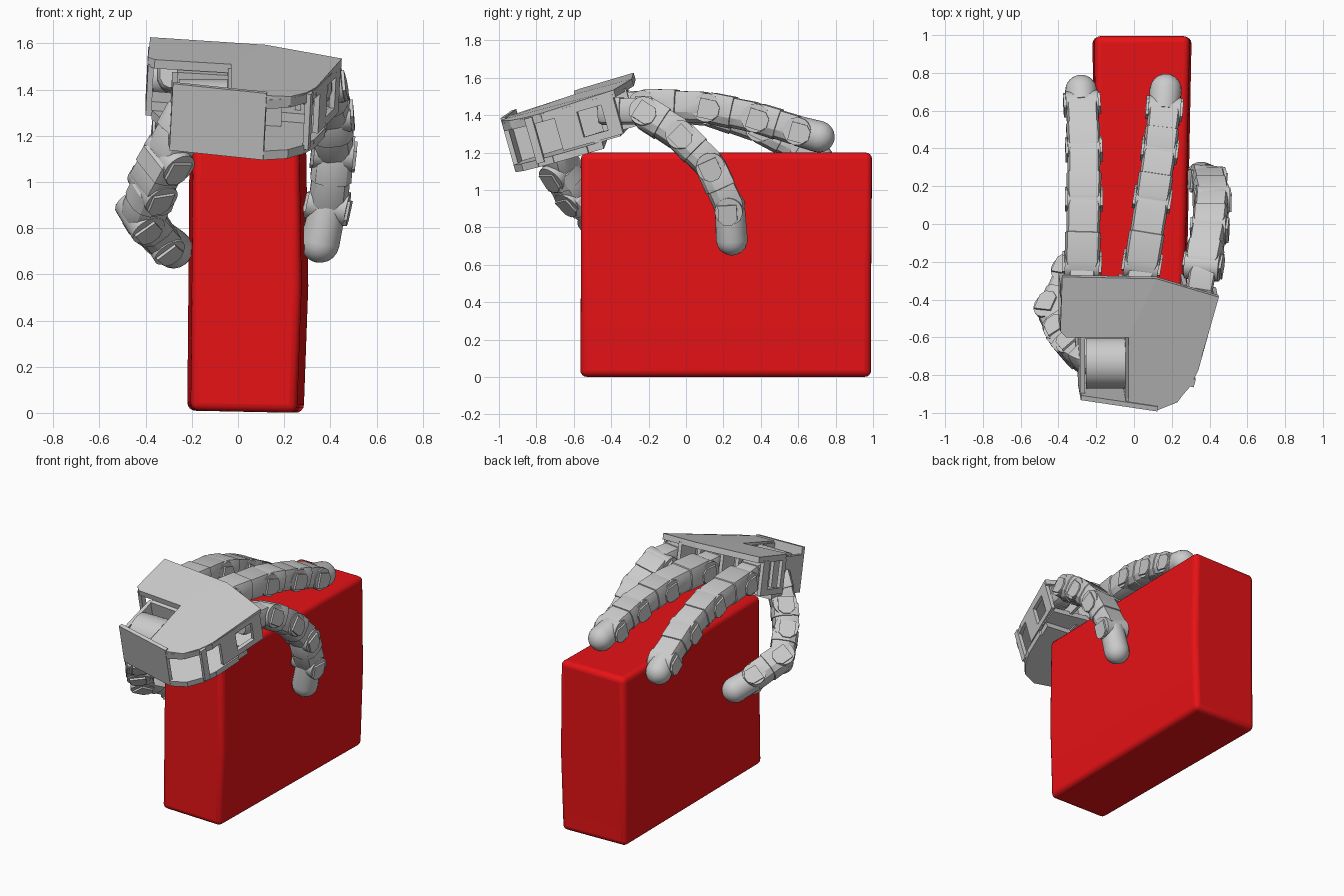
import bpy, bmesh, math
from mathutils import Vector as V

if "Cube" in bpy.data.objects:
    bpy.data.objects.remove(bpy.data.objects["Cube"])


def loft(name, rings, smooth=30):
    """Skin a list of closed rings and cap both ends."""
    bm = bmesh.new()
    vs = [[bm.verts.new(p) for p in r] for r in rings]
    n = len(vs[0])
    for a, b in zip(vs, vs[1:]):
        for i in range(n):
            bm.faces.new((a[i], a[(i + 1) % n], b[(i + 1) % n], b[i]))
    bm.faces.new(vs[0][::-1])
    bm.faces.new(vs[-1])
    bmesh.ops.recalc_face_normals(bm, faces=bm.faces)
    me = bpy.data.meshes.new(name)
    bm.to_mesh(me)
    bm.free()
    ob = bpy.data.objects.new(name, me)
    bpy.context.collection.objects.link(ob)
    for o in bpy.context.selected_objects:
        o.select_set(False)
    ob.select_set(True)
    bpy.context.view_layer.objects.active = ob
    bpy.ops.object.shade_smooth_by_angle(angle=math.radians(smooth))
    return ob


# ---- red block the hand rests on
def block_ring(z, lx, rx, y0, y1):
    return [V(p + (z,)) for p in [(lx, y0), (rx - 0.03, y0), (rx, y1), (lx - 0.015, y1)]]


block = loft("red_block", [block_ring(0.01, -0.205, 0.285, -0.565, 0.99),
                           block_ring(0.55, -0.20, 0.305, -0.562, 0.99),
                           block_ring(1.2, -0.195, 0.295, -0.562, 0.995)], 60)
for v in block.data.vertices:          # underside is slightly lower in the middle right
    if v.co.z < 0.1 and v.co.x > 0:
        v.co.z = 0.0
bev = block.modifiers.new("soft_edges", "BEVEL")
bev.width = 0.035
bev.segments = 4
bev.limit_method = "ANGLE"
bev.angle_limit = math.radians(40)
red = bpy.data.materials.new("red")
red.diffuse_color = (0.8, 0.006, 0.008, 1)
red.use_nodes = True
red.node_tree.nodes["Principled BSDF"].inputs["Base Color"].default_value = red.diffuse_color
block.data.materials.append(red)

# ---- palm: tilted plane, d is the depth below the back of the hand
DOWN = V((-0.05, 0.27, -0.96))


def P(x, y, d):
    return V((x, y, 1.63 + 0.3 * (y + 0.27) - 0.06 * (x + 0.38))) + DOWN * d


def slab(name, outline, d0, d1):
    return loft(name, [[P(x, y, d0) for x, y in outline], [P(x, y, d1) for x, y in outline]])


def wall(name, a, b, d0, d1, t=0.025):
    a, b = V(a), V(b)
    s = (b - a).normalized()
    s = V((-s.y, s.x)) * t / 2
    return slab(name, [a + s, b + s, b - s, a - s], d0, d1)


def rect(x0, x1, y0, y1):
    return [(x0, y0), (x1, y0), (x1, y1), (x0, y1)]


# back cover: front strip stays high, the rear and right edges droop slightly
front = [(-0.38, -0.28), (-0.39, -0.57), (-0.36, -0.60), (-0.03, -0.60), (0.12, -0.29)]
slab("back_cover_front", front, 0.0, 0.04)
rear = [(-0.03, -0.60, 0), (-0.03, -0.97, .01), (0.12, -0.99, .01), (0.23, -0.95, .02),
        (0.30, -0.86, .025), (0.34, -0.78, .025), (0.45, -0.39, .01), (0.12, -0.29, 0)]
loft("back_cover_rear", [[P(x, y, d + e) for x, y, d in rear] for e in (0, 0.04)])
slab("palm_floor", [(-0.36, -0.50), (-0.30, -0.66), (-0.28, -0.93), (0.12, -0.99), (0.23, -0.95),
                    (0.33, -0.78), (0.40, -0.52)], 0.26, 0.30)
slab("palm_core", rect(-0.26, 0.20, -0.62, -0.46), 0.045, 0.27)
wall("wrist_plate", (-0.28, -0.92), (0.125, -0.98), 0.0, 0.30)
wall("wrist_left_wall", (-0.27, -0.92), (-0.27, -0.60), 0.05, 0.28)
wall("recess_wall", (-0.03, -0.95), (-0.03, -0.58), 0.02, 0.28)
loft("thumb_drum", [circle_pts for circle_pts in
                    [[V((x, -0.735 + .135 * math.cos(t), 1.31 + .135 * math.sin(t)))
                      for t in [math.tau * i / 28 for i in range(28)]] for x in (-.255, -.045)]])

# open right side: rails, then posts leaving windows between them
side = [(0.12, -0.98), (0.22, -0.94), (0.29, -0.86), (0.33, -0.78), (0.38, -0.60), (0.435, -0.40)]
for i, (a, b) in enumerate(zip(side, side[1:])):
    wall(f"side_top_rail_{i}", a, b, 0.03, 0.07)
    wall(f"side_bottom_rail_{i}", a, b, 0.26 - 0.05 * (i == 4), 0.30 - 0.05 * (i == 4))
for i, (y0, y1) in enumerate([(-0.87, -0.83), (-0.72, -0.60), (-0.47, -0.40)]):
    fx = lambda y: 0.33 + (y + 0.78) * 0.277
    wall(f"side_post_{i}", (fx(y0), y0), (fx(y1), y1), 0.03, 0.28 - 0.03 * i)

# ribs and cross plate under the front of the cover
for i, x in enumerate([-0.375, -0.18, -0.06, 0.12, 0.27]):
    wall(f"front_rib_{i}", (x, -0.50 if i else -0.40), (x, -0.33), 0.03, 0.24)
slab("front_cross_plate", [(-0.38, -0.50), (0.40, -0.56), (0.42, -0.42), (-0.38, -0.35)], 0.22, 0.26)
wall("left_rear_panel", (-0.375, -0.58), (-0.375, -0.54), 0.03, 0.26)
wall("left_bottom_rail", (-0.375, -0.56), (-0.375, -0.33), 0.22, 0.26)


# ---- finger building blocks
def frame(a, b, axis):
    d = (b - a).normalized()
    s = (axis - d * axis.dot(d)).normalized()
    return d, s, d.cross(s) * (1 if (d.cross(s)).z < 0 else -1) * -1


def circle(c, u, v, r, n=20):
    return [c + (u * math.cos(math.tau * i / n) + v * math.sin(math.tau * i / n)) * r
            for i in range(n)]


# link cross-section: flat back, rounded palm side
SECTION = [(1, .55), (.86, 1), (-.86, 1), (-1, .55), (-1, -.35), (-.75, -.8), (-.35, -1),
           (.35, -1), (.75, -.8), (1, -.35)]


def link(name, a, b, axis, w, h):
    d, s, u = frame(a, b, axis)
    steps = [(-.06, .84), (.04, .98), (.50, 1.0), (.51, .93), (.92, .95), (1.04, .84)]
    loft(name, [[a.lerp(b, t) + s * (x * w * k) + u * (y * h * k) for x, y in SECTION]
                for t, k in steps])


def joint(name, c, d, axis, w, r):
    s = (axis - d * axis.dot(d)).normalized()
    u = d.cross(s)
    loft(name + "_pin", [circle(c + s * w * k, d, u, r) for k in (-.96, .96)])
    for side_name, k in (("left", -1), ("right", 1)):
        o = [(-.5, -.6), (.6, -.6), (.95, -.2), (.95, .4), (.6, .75), (-.5, .75)]
        loft(f"{name}_{side_name}_plate",
             [[c + s * (w * k * e) + d * (x * r) + u * (y * r) for x, y in o] for e in (.92, 1.1)])


def finger(name, pts, axis, w=0.095, h=0.088, tip=0.085):
    pts = [V(p) for p in pts]
    axis = V(axis).normalized()
    for i in range(len(pts) - 2):
        a, b = pts[i], pts[i + 1]
        k = 1 - 0.03 * i
        link(f"{name}_link_{i}", a, b, axis, w * k, h * k)
        joint(f"{name}_joint_{i}", a, (b - a).normalized(), axis, w * k, h * .88)
    # last joint and round fingertip
    a, c = pts[-2], pts[-1]
    d, s, u = frame(a, c, axis)
    joint(f"{name}_tip_joint", a, d, axis, w * .94, h * .85)
    rings = [circle(a, s, u, tip * .95), circle(c, s, u, tip)]
    rings += [circle(c + d * tip * math.sin(t), s, u, tip * math.cos(t))
              for t in [math.radians(x) for x in (18, 36, 54, 72, 86)]]
    loft(f"{name}_tip", rings, 40)


finger("left_finger", [(-.275, -.22, 1.455), (-.265, .12, 1.425), (-.265, .39, 1.335),
                       (-.275, .63, 1.21), (-.28, .705, 1.165)], (1, 0, 0))
finger("middle_finger", [(.04, -.22, 1.455), (.095, .12, 1.44), (.135, .38, 1.385),
                         (.16, .60, 1.315), (.168, .71, 1.285)], (1, -.14, 0))
finger("right_finger", [(.365, -.22, 1.41), (.40, -.03, 1.29), (.415, .13, 1.13),
                        (.39, .235, .90), (.355, .245, .735)], (1, -.1, .15))
finger("thumb", [(-.30, -.67, 1.11), (-.37, -.59, .98), (-.425, -.47, .85), (-.335, -.27, .755),
                 (-.28, -.15, .71)], (.039, -.046, -.063))

# finger and thumb mounts joining the palm
for n, a, b in (("left", (-.275, -.42, 1.47), (-.275, -.24, 1.455)),
                ("middle", (.02, -.44, 1.45), (.035, -.24, 1.455)),
                ("right", (.33, -.45, 1.42), (.365, -.24, 1.42))):
    link(f"{n}_finger_mount", V(a), V(b), V((1, 0, 0)), .075, .075)
link("thumb_mount", V((-.20, -.72, 1.30)), V((-.30, -.67, 1.11)), V((1, .6, .3)), .09, .085)
